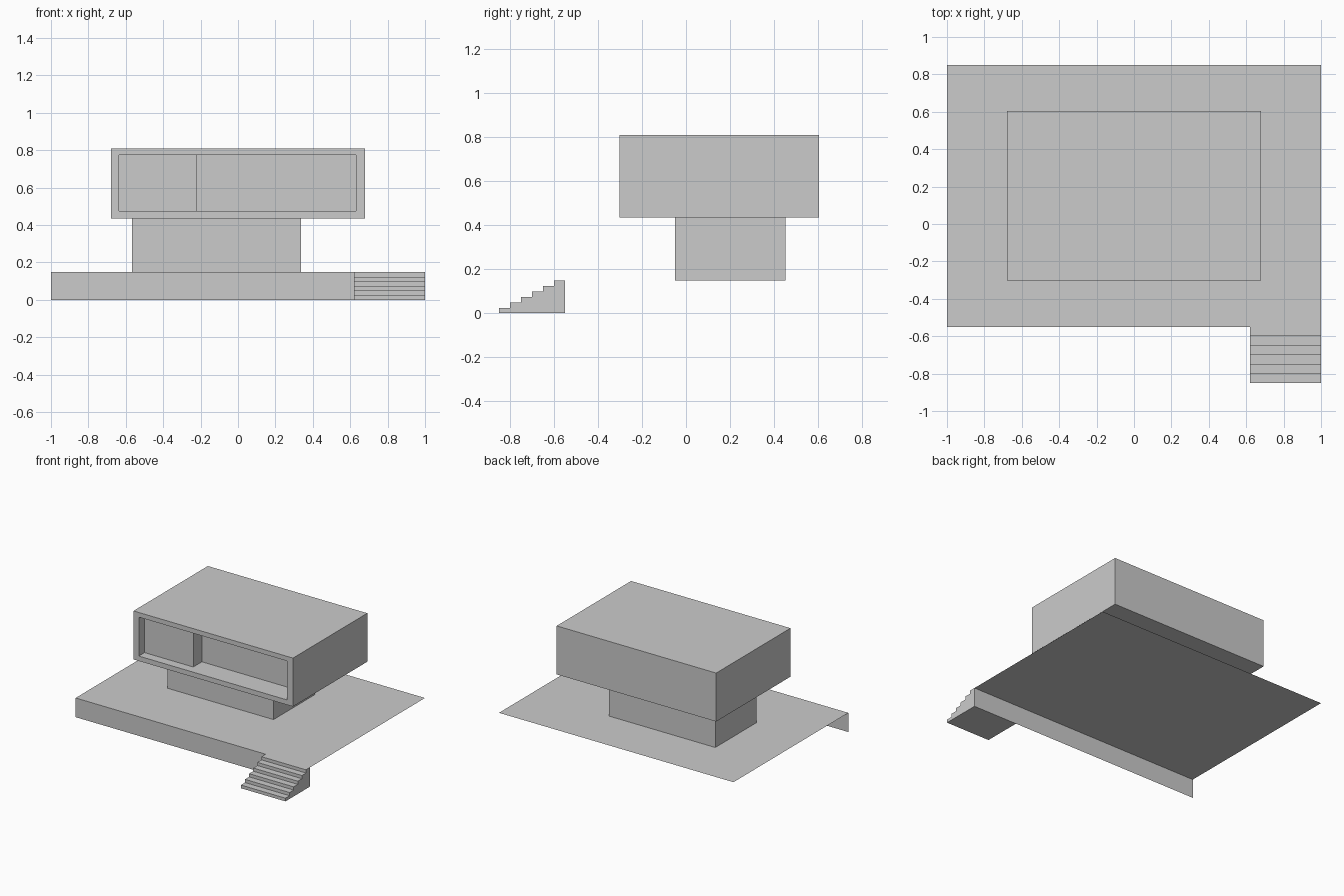
import bpy, bmesh
from mathutils import Vector

if "Cube" in bpy.data.objects:
    bpy.data.objects.remove(bpy.data.objects["Cube"])


def finish(name, bm):
    bmesh.ops.recalc_face_normals(bm, faces=bm.faces)
    mesh = bpy.data.meshes.new(name)
    bm.to_mesh(mesh)
    bm.free()
    obj = bpy.data.objects.new(name, mesh)
    bpy.context.collection.objects.link(obj)
    return obj


def prism(name, points, sweep):
    """Closed profile extruded along the sweep vector."""
    bm = bmesh.new()
    face = bm.faces.new([bm.verts.new(p) for p in points])
    new = bmesh.ops.extrude_face_region(bm, geom=[face], use_keep_orig=True)["geom"]
    moved = [g for g in new if isinstance(g, bmesh.types.BMVert)]
    bmesh.ops.translate(bm, verts=moved, vec=Vector(sweep))
    return finish(name, bm)


def box(name, x0, x1, y0, y1, z0, z1):
    plan = [(x0, y0, z0), (x1, y0, z0), (x1, y1, z0), (x0, y1, z0)]
    return prism(name, plan, (0, 0, z1 - z0))


DECK = 0.148
FRONT = -0.55

# Terrace: open sheet with a retaining wall along the front
bm = bmesh.new()
rows = [[bm.verts.new((x, y, z)) for x in (-1, 1)]
        for y, z in ((FRONT, 0), (FRONT, DECK), (0.85, DECK))]
for a, b in zip(rows, rows[1:]):
    bm.faces.new((a[0], a[1], b[1], b[0]))
bm.normal_update()
mesh = bpy.data.meshes.new("terrace")
bm.to_mesh(mesh)
bm.free()
bpy.context.collection.objects.link(bpy.data.objects.new("terrace", mesh))

# Entrance stairs: six steps up to the terrace
STEPS = 6
run, rise = 0.05, DECK / STEPS
profile = [(0.62, FRONT, 0), (0.62, FRONT - STEPS * run, 0)]
for i in range(STEPS):
    y = FRONT - (STEPS - i) * run
    z = (i + 1) * rise
    profile += [(0.62, y, z), (0.62, y + run, z)]
prism("stairs", profile, (0.38, 0, 0))

# Ground floor
box("lower_storey", -0.567, 0.338, -0.05, 0.453, DECK, 0.436)

# Cantilevered upper floor
upper = box("upper_storey", -0.68, 0.68, -0.302, 0.604, 0.436, 0.81)

# Stepped recess: shallow on the left, deeper on the right
y = -0.302
plan = [(-0.635, y - 0.1), (0.631, y - 0.1), (0.631, y + 0.175),
        (-0.219, y + 0.175), (-0.219, y + 0.07), (-0.635, y + 0.07)]
cutter = prism("recess_cutter", [(px, py, 0.474) for px, py in plan], (0, 0, 0.3))
cutter.hide_render = True
cutter.display_type = 'WIRE'
cut = upper.modifiers.new("recess", 'BOOLEAN')
cut.operation = 'DIFFERENCE'
cut.solver = 'EXACT'
cut.object = cutter
